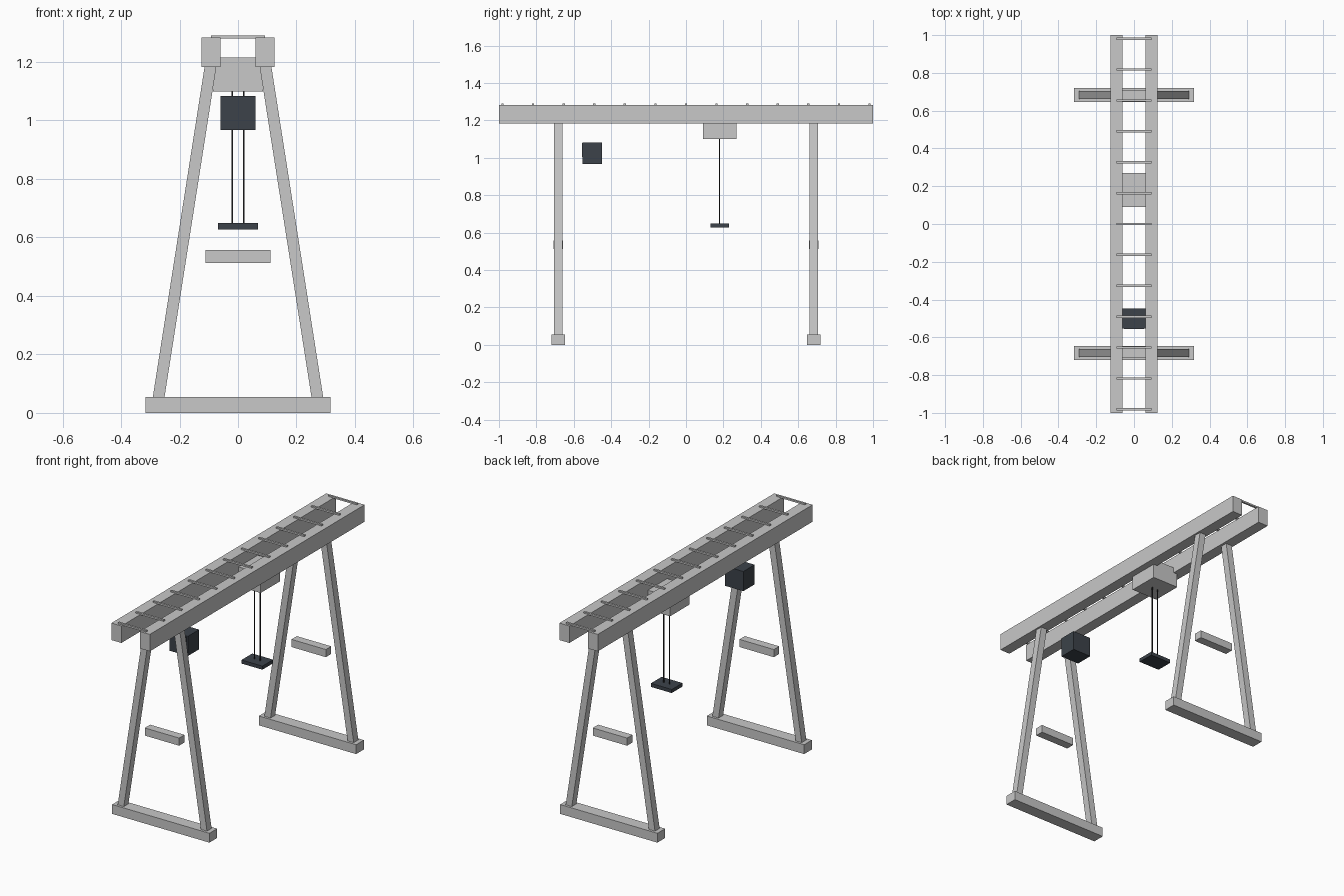
import bpy
import bmesh
from mathutils import Vector

old = bpy.data.objects.get("Cube")
if old:
    bpy.data.objects.remove(old, do_unlink=True)


def material(name, rgb):
    m = bpy.data.materials.new(name)
    m.use_nodes = True
    m.diffuse_color = (*rgb, 1)
    m.node_tree.nodes["Principled BSDF"].inputs["Base Color"].default_value = (*rgb, 1)
    return m


STEEL = material("light grey steel", (0.58, 0.58, 0.58))
DARK = material("dark slate", (0.045, 0.055, 0.068))
CABLE = material("black cable", (0.02, 0.02, 0.022))


def finish(name, bm, mat):
    bmesh.ops.recalc_face_normals(bm, faces=bm.faces)
    mesh = bpy.data.meshes.new(name)
    bm.to_mesh(mesh)
    bm.free()
    mesh.materials.append(mat)
    ob = bpy.data.objects.new(name, mesh)
    bpy.context.collection.objects.link(ob)
    return ob


def box(name, lo, hi, mat):
    """Box between two opposite corners."""
    lo, hi = Vector(lo), Vector(hi)
    bm = bmesh.new()
    bmesh.ops.create_cube(bm, size=1)
    for v in bm.verts:
        v.co = (lo + hi) / 2 + v.co * (hi - lo)
    return finish(name, bm, mat)


def leaning_post(name, foot, top, width, depth, mat):
    """Square post from foot to top, with level ends."""
    foot, top = Vector(foot), Vector(top)
    bm = bmesh.new()
    bmesh.ops.create_cube(bm, size=1)
    for v in bm.verts:
        end = top if v.co.z > 0 else foot
        v.co = end + Vector((v.co.x * width, v.co.y * depth, 0))
    return finish(name, bm, mat)


SIDES = (("left", 1), ("right", -1))
ENDS = (("front", -0.683), ("back", 0.683))

# Twin girders
for side, s in SIDES:
    box(f"{side}_girder", (s * 0.06, -1, 1.183), (s * 0.125, 1, 1.283), STEEL)

# Ties across the girders
for i in range(13):
    y = (i - 6) * 0.1635
    box(f"girder_tie_{i + 1}", (-0.092, y - 0.006, 1.281), (0.092, y + 0.006, 1.291), STEEL)

# End frames: sill, two leaning legs and a crossbar
for end, y in ENDS:
    box(f"{end}_sill", (-0.317, y - 0.036, 0), (0.317, y + 0.036, 0.055), STEEL)
    box(f"{end}_crossbar", (-0.112, y - 0.025, 0.512), (0.112, y + 0.025, 0.557), STEEL)
    for side, s in SIDES:
        leaning_post(f"{end}_{side}_leg", (s * 0.272, y, 0.05), (s * 0.094, y, 1.185),
                     0.04, 0.043, STEEL)

# Trolley with two cables and a lifting block
box("trolley", (-0.085, 0.09, 1.1), (0.085, 0.27, 1.215), STEEL)
for side, s in SIDES:
    x = s * 0.019
    box(f"{side}_cable", (x - 0.0025, 0.1775, 0.645), (x + 0.0025, 0.1825, 1.105), CABLE)
box("lifting_block", (-0.068, 0.13, 0.628), (0.068, 0.23, 0.649), DARK)

# Operator cabin and its front window
box("cabin", (-0.06, -0.553, 0.967), (0.06, -0.448, 1.083), DARK)
box("cabin_window", (-0.052, -0.557, 1.005), (0.052, -0.552, 1.078), DARK)
